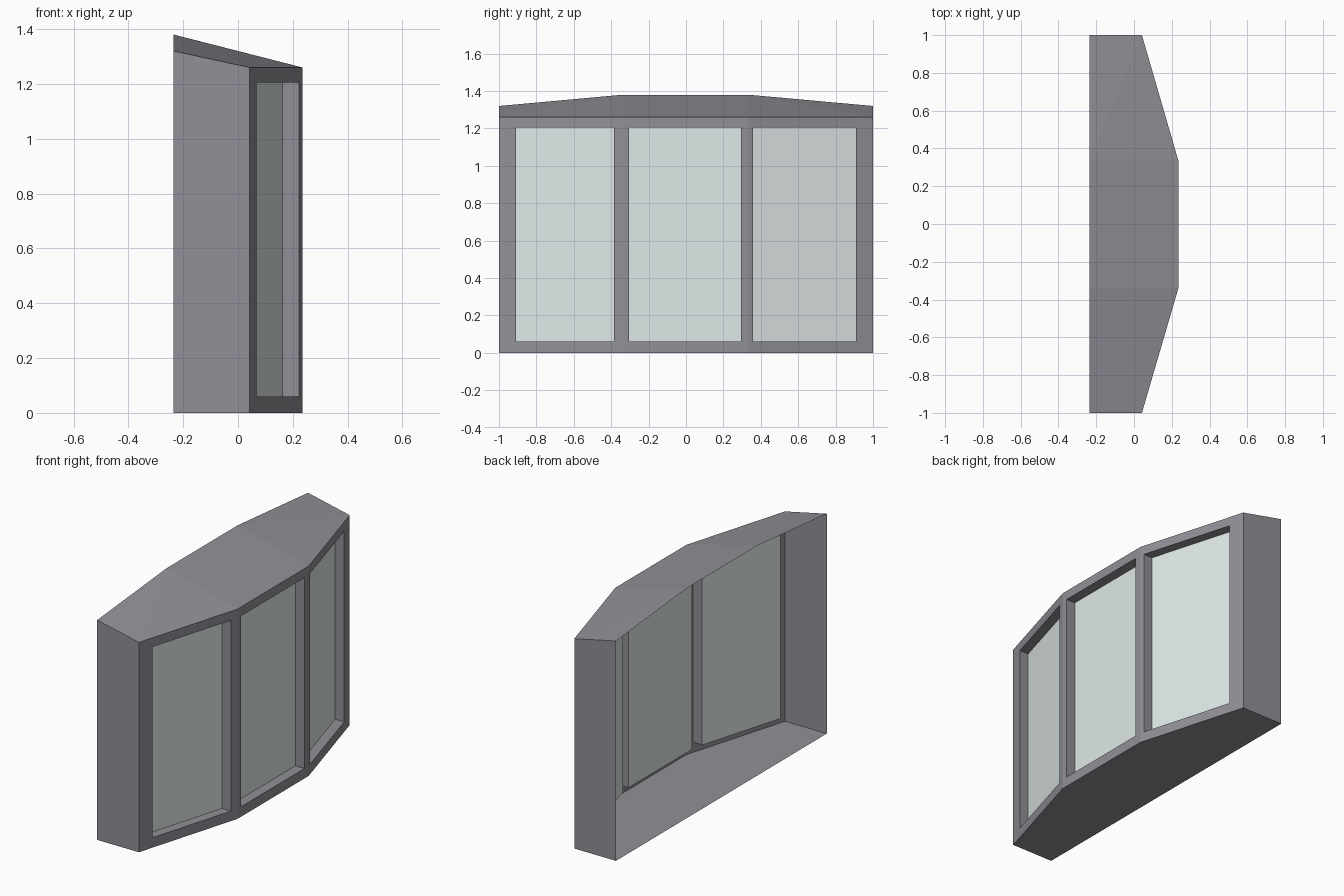
import bpy

if "Cube" in bpy.data.objects:
    bpy.data.objects.remove(bpy.data.objects["Cube"])

BACK, DEPTH = -0.235, 0.06          # open back plane, window recess along x
LOW, HIGH, EAVE = 0.06, 1.205, 1.26  # opening bottom / top, front top edge

# Bay plan corners (x, y) and height of the roof's back edge at each
corners = [(0.042, -1.0), (0.235, -0.34), (0.235, 0.335), (0.042, 1.0)]
back_top = [1.32, 1.38, 1.38, 1.32]
# Window openings (y start, y end), one per bay panel
openings = [(-0.91, -0.385), (-0.305, 0.295), (0.358, 0.91)]


def mat(name, color):
    m = bpy.data.materials.new(name)
    m.diffuse_color = (*color, 1)
    m.use_nodes = True
    m.node_tree.nodes["Principled BSDF"].inputs["Base Color"].default_value = m.diffuse_color
    return m


def build(name, faces, material):
    """Make a mesh object from a list of face point lists, sharing points."""
    index, polys = {}, []
    for face in faces:
        polys.append([index.setdefault(tuple(round(c, 5) for c in p), len(index))
                      for p in face])
    me = bpy.data.meshes.new(name)
    me.from_pydata(list(index), [], polys)
    me.materials.append(material)
    ob = bpy.data.objects.new(name, me)
    bpy.context.collection.objects.link(ob)
    return ob


def rect(a, b, z0, z1):
    """Upright rectangle between plan points a and b."""
    return [(*a, z0), (*b, z0), (*b, z1), (*a, z1)]


def bridge(outer, inner):
    """Ring of quads between two four-point loops."""
    return [[outer[i], outer[(i + 1) % 4], inner[(i + 1) % 4], inner[i]]
            for i in range(4)]


paint = mat("frame_grey", (0.28, 0.28, 0.31))
glass = mat("glass_pale", (0.74, 0.82, 0.80))

# Window panels: face frame, recess reveals and glass panes
frame_faces = []
for i, (y0, y1) in enumerate(openings):
    a, b = corners[i], corners[i + 1]
    slope = (b[0] - a[0]) / (b[1] - a[1])
    p, q = [(a[0] + (y - a[1]) * slope, y) for y in (y0, y1)]
    outer, hole = rect(a, b, 0, EAVE), rect(p, q, LOW, HIGH)
    pane = [(x - DEPTH, y, z) for x, y, z in hole]
    frame_faces += bridge(outer, hole) + bridge(hole, pane)
    build(f"glass_pane_{i + 1}", [pane], glass)
build("window_frame", frame_faces, paint)

# Floor and the two end walls, open at the back
floor = [(BACK, 1, 0), *[(x, y, 0) for x, y in reversed(corners)], (BACK, -1, 0)]
walls = []
for s in (-1, 1):
    wall = [(BACK, s, 0), (0.042, s, 0), (0.042, s, EAVE), (BACK, s, 1.32)]
    walls.append(wall if s < 0 else wall[::-1])
build("floor_and_end_walls", [floor] + walls, paint)

# Sloped roof rising to the back
front = [(x, y, EAVE) for x, y in corners]
rear = [(BACK, y, z) for (x, y), z in zip(corners, back_top)]
build("roof", [
    [front[0], front[1], rear[1]], [front[0], rear[1], rear[0]],
    [front[1], front[2], rear[2], rear[1]],
    [front[2], front[3], rear[2]], [front[3], rear[3], rear[2]],
], paint)
